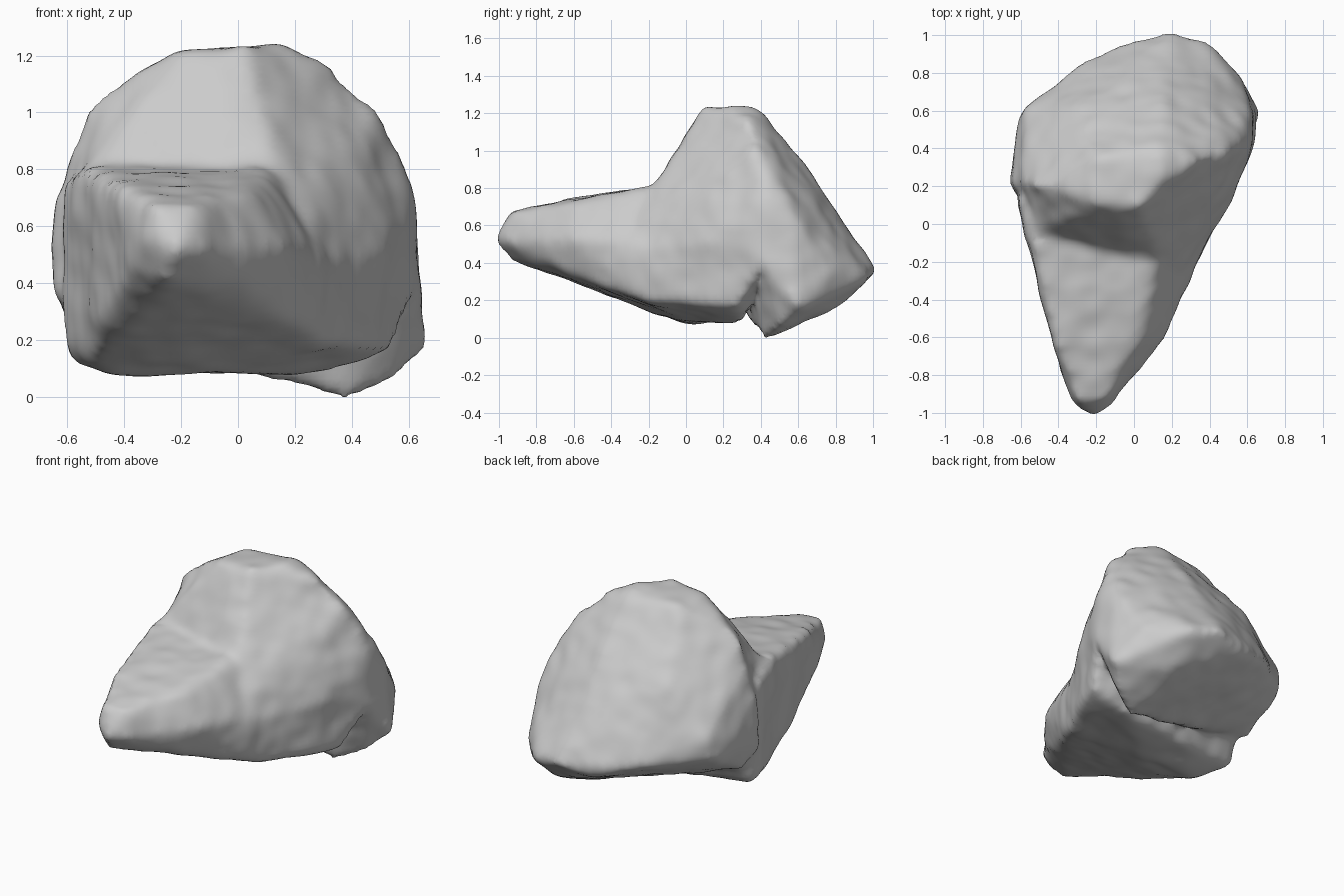
import bpy
import bmesh
from mathutils import noise

default_cube = bpy.data.objects.get("Cube")
if default_cube:
    bpy.data.objects.remove(default_cube, do_unlink=True)

# Stone material
stone = bpy.data.materials.new("stone grey")
stone.use_nodes = True
stone_colour = (0.6, 0.6, 0.6, 1)
stone.diffuse_color = stone_colour
stone.node_tree.nodes["Principled BSDF"].inputs["Base Color"].default_value = stone_colour

# Tall rear mass: corner points grouped by region
crown = [(-.45, .2, 1.05), (-.53, .2, .97), (-.2, .1, 1.19), (.02, .09, 1.2), (.14, .24, 1.21),
         (.33, .33, 1.13), (-.2, .34, 1.18), (.14, .38, 1.2), (.49, .38, .97)]
flanks = [(-.59, .22, .84), (-.65, .2, .62), (-.65, .18, .35), (-.6, .3, .25), (-.6, .58, .41),
          (-.57, .6, .55), (.6, .44, .74), (.63, .42, .4), (.66, .6, .13), (.62, .58, .6),
          (.57, .52, .75), (.45, .5, .9)]
back = [(.2, 1.02, .33), (0, .95, .28), (.4, .95, .29), (.57, .77, .33), (-.25, .87, .37),
        (.15, .6, .94), (.1, .8, .65), (-.3, .62, .82)]
base = [(.38, .42, -.03), (.2, .42, .05), (-.45, .25, .24), (-.3, .5, .32), (.35, .8, .14),
        (.05, .8, .21), (.55, .5, .04)]

# Low tapering spur reaching forward, rooted deep in the rear mass
spur_tip = [(-.22, -1.02, .49), (-.32, -.95, .55), (-.12, -.96, .49), (-.3, -.94, .65),
            (-.16, -.93, .65), (-.25, -.93, .4), (-.37, -.8, .42)]
spur_body = [(-.42, -.6, .71), (.04, -.61, .68), (.16, -.6, .5), (.21, -.4, .53), (.2, -.4, .24),
             (-.42, -.6, .34), (-.47, -.4, .26), (.09, -.35, .71), (0, -.6, .32),
             (-.2, -.7, .33)]
spur_root = [(-.53, -.12, .78), (-.51, -.12, .11), (.33, -.18, .48), (.32, -.18, .16),
             (.12, -.14, .78), (-.1, 0, .06), (-.45, 0, .06), (-.61, .12, .74), (-.6, .13, .15),
             (-.57, .18, .1), (-.4, .2, .08), (.1, .2, .08), (-.5, .42, .5), (.45, .4, .4)]

# Sloping shoulder filling the angle between spur and crown
shoulder_top = [(-.45, .18, 1.03), (-.58, .21, .83), (-.2, .1, 1.18), (.02, .09, 1.19),
                (.14, .24, 1.2), (.49, .37, .97), (.61, .44, .73)]
shoulder_face = [(-.5, -.04, .8), (-.15, -.08, .82), (.12, -.13, .79), (.2, -.36, .5),
                 (.34, -.18, .45), (.44, 0, .45), (.55, .22, .5), (.63, .42, .4)]
shoulder_foot = [(.33, -.18, .17), (.42, 0, .16), (.54, .28, .15), (.3, .3, .06), (-.1, 0, .07),
                 (-.4, .2, .08), (-.58, .15, .13)]


def add_hull(mesh, corners):
    """Add one closed convex boulder to the mesh."""
    verts = [mesh.verts.new(point) for point in corners]
    result = bmesh.ops.convex_hull(mesh, input=verts)
    loose = {v for v in result["geom_interior"] + result["geom_unused"]
             if isinstance(v, bmesh.types.BMVert)}
    bmesh.ops.delete(mesh, geom=list(loose), context="VERTS")


# Join the masses into one rock with softened edges
mesh = bmesh.new()
add_hull(mesh, crown + flanks + back + base)
add_hull(mesh, spur_tip + spur_body + spur_root)
add_hull(mesh, shoulder_top + shoulder_face + shoulder_foot)
rough_mesh = bpy.data.meshes.new("boulder_rough")
mesh.to_mesh(rough_mesh)
mesh.free()
boulder = bpy.data.objects.new("boulder", rough_mesh)
bpy.context.collection.objects.link(boulder)

remesh = boulder.modifiers.new("fuse", "REMESH")
remesh.mode = "VOXEL"
remesh.voxel_size = 0.025
soften = boulder.modifiers.new("soften", "SMOOTH")
soften.factor = 0.5
soften.iterations = 12
bpy.context.view_layer.update()
depsgraph = bpy.context.evaluated_depsgraph_get()
fused_mesh = bpy.data.meshes.new_from_object(boulder.evaluated_get(depsgraph))
boulder.modifiers.clear()
boulder.data = fused_mesh
bpy.data.meshes.remove(rough_mesh)

# Weathered dents and bumps along the surface normals
normals = [v.normal.copy() for v in fused_mesh.vertices]
for vert, normal in zip(fused_mesh.vertices, normals):
    broad = noise.noise(vert.co * 4)
    fine = noise.noise(vert.co * 9)
    vert.co += normal * (0.008 + broad * 0.012 + fine * 0.008)

# Rest the rock on the ground
lowest = min(v.co.z for v in fused_mesh.vertices)
for vert in fused_mesh.vertices:
    vert.co.z -= lowest

fused_mesh.materials.clear()
fused_mesh.materials.append(stone)
for face in fused_mesh.polygons:
    face.use_smooth = True
    face.material_index = 0
